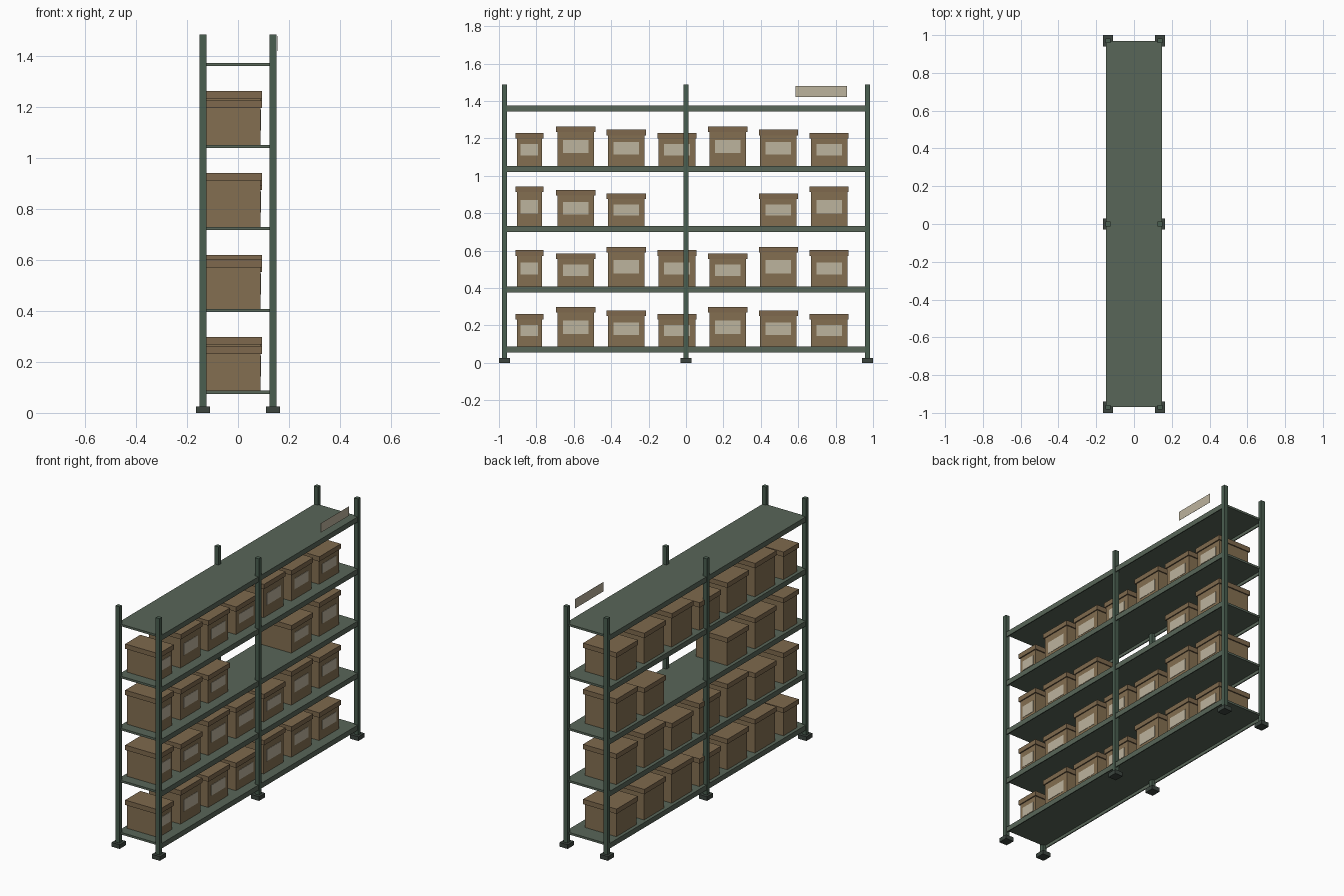
import bpy, bmesh

if "Cube" in bpy.data.objects:
    bpy.data.objects.remove(bpy.data.objects["Cube"])


def material(name, rgb):
    """Flat colour given as sRGB 0-255, stored as linear."""
    m = bpy.data.materials.new(name)
    lin = [((c / 255 + 0.055) / 1.055) ** 2.4 for c in rgb]
    m.diffuse_color = (*lin, 1)
    m.use_nodes = True
    m.node_tree.nodes["Principled BSDF"].inputs["Base Color"].default_value = m.diffuse_color
    return m


GREEN = material("shelf green", (88, 102, 88))
POST = material("post green", (74, 94, 80))
DARK = material("foot dark green", (60, 69, 63))
CARD = material("cardboard brown", (132, 111, 81))
LID = material("lid brown", (126, 105, 77))
PAPER = material("label paper", (188, 179, 157))


def boxes(name, mat, bounds):
    """One object made of boxes, each (x0, x1, y0, y1, z0, z1)."""
    bm = bmesh.new()
    for x0, x1, y0, y1, z0, z1 in bounds:
        vs = bmesh.ops.create_cube(bm, size=1)["verts"]
        for v in vs:
            v.co.x = x1 if v.co.x > 0 else x0
            v.co.y = y1 if v.co.y > 0 else y0
            v.co.z = z1 if v.co.z > 0 else z0
    me = bpy.data.meshes.new(name)
    bm.to_mesh(me)
    bm.free()
    me.materials.append(mat)
    ob = bpy.data.objects.new(name, me)
    bpy.context.collection.objects.link(ob)
    return ob


# uprights and their foot plates
PX, PY = 0.1375, 0.97
for side, x in (("back", -PX), ("front", PX)):
    for i, y in enumerate((-PY, 0, PY)):
        boxes(f"{side}_post_{i}", POST,
              [(x - .0135, x + .0135, y - .0125, y + .0125, .02, 1.487)])
        boxes(f"{side}_foot_{i}", DARK,
              [(x - .0275, x + .0275, y - .03, y + .03, 0, .026)])

# shelves: thin deck with a deeper lip along both long edges
TOPS = [.087 + .322 * i for i in range(5)]
for i, z in enumerate(TOPS):
    boxes(f"shelf_{i}", GREEN, [
        (-.142, .142, -.968, .968, z - .013, z),
        (-.148, -.142, -.968, .968, z - .032, z),
        (.142, .148, -.968, .968, z - .032, z)])

# storage boxes: heights cycle through three sizes, two places stay empty
HEIGHTS = (.175, .193, .211)
for row, z in enumerate(TOPS[:4]):
    for col in range(7):
        if row == 2 and col in (3, 4):
            continue
        h = HEIGHTS[(row + 2 * col) % 3]
        y = -.837 + .0 if col == 0 else -.59 + .271 * (col - 1)
        w = .067 if col == 0 else .098
        tag = f"{row}_{col}"
        boxes(f"carton_{tag}", CARD, [(-.127, .088, y - w, y + w, z, z + h - .005)])
        boxes(f"carton_lid_{tag}", LID,
              [(-.134, .095, y - w - .007, y + w + .007, z + h - .03, z + h)])
        boxes(f"carton_label_{tag}", PAPER,
              [(.087, .090, y - w * .7, y + w * .7, z + h * .32, z + h * .66)])

# blank aisle plate at the top
boxes("aisle_plate", PAPER, [(.156, .157, .585, .862, 1.422, 1.480)])
